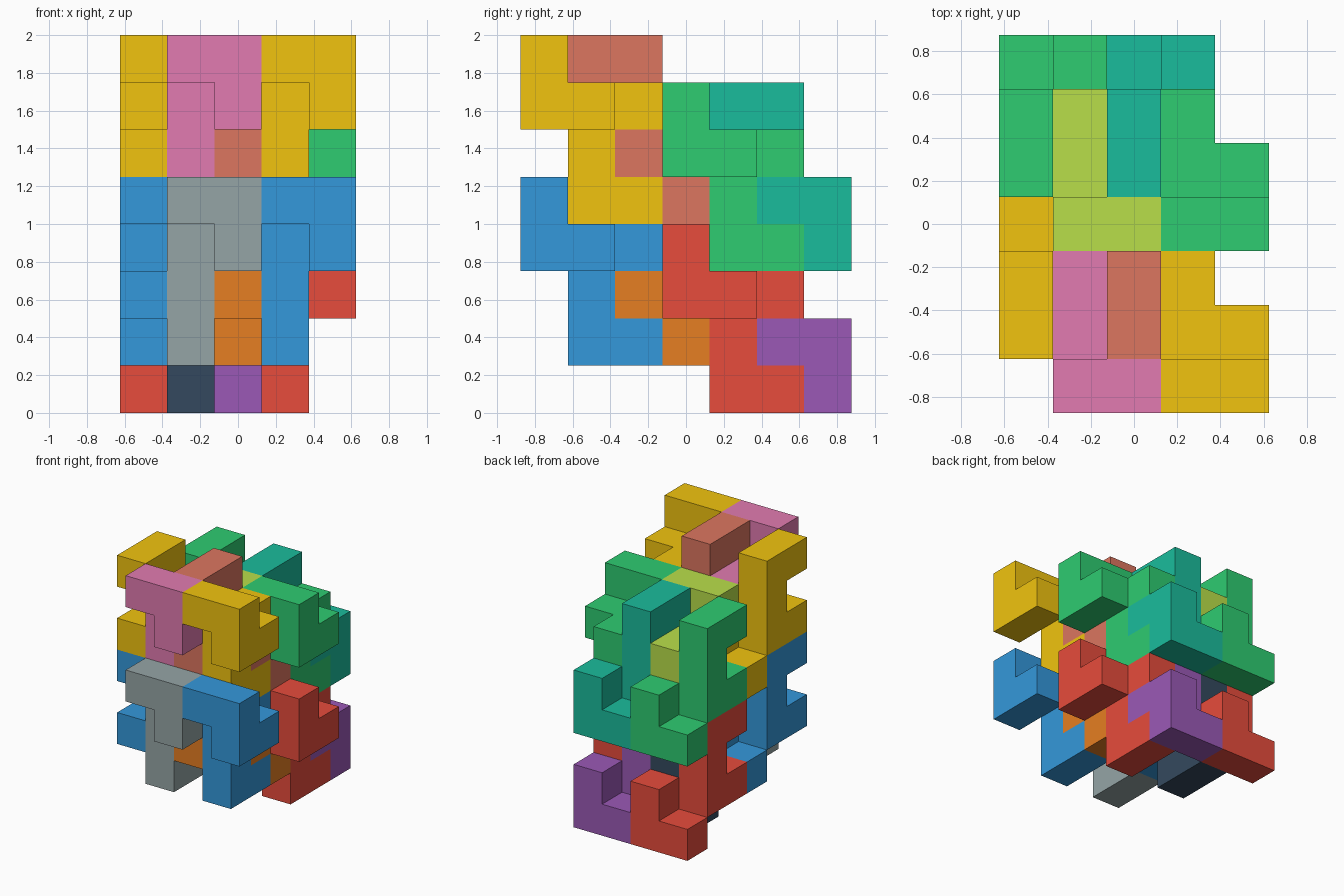
import bpy, bmesh
from mathutils import Vector

if "Cube" in bpy.data.objects:
    bpy.data.objects.remove(bpy.data.objects["Cube"])

U = 0.25  # size of one cube cell

# The interlocking nine-cell piece: a C shape plus a four-cell hook
PIECE = [(0, 2, 2), (0, 1, 2), (0, 1, 1), (0, 1, 0), (0, 2, 0),
         (1, 1, 2), (1, 0, 2), (1, 0, 3), (0, 0, 3)]

COLOURS = {
    "yellow": "F1C40F", "pink": "E27BB1", "terracotta": "DC7660",
    "green": "2ECC71", "lime": "B9DF4A", "teal": "1ABC9C",
    "blue": "3498DB", "grey": "95A5A6", "orange": "E67E22",
    "red": "E74C3C", "dark": "34495E", "purple": "9B59B6"}


def material(name):
    mat = bpy.data.materials.get(name)
    if mat is None:
        mat = bpy.data.materials.new(name)
        h = COLOURS[name]
        srgb = [int(h[n:n + 2], 16) / 255 for n in (0, 2, 4)]
        mat.diffuse_color = [((c + 0.055) / 1.055) ** 2.4 for c in srgb] + [1]
        mat.use_nodes = True
        mat.node_tree.nodes["Principled BSDF"].inputs["Base Color"].default_value = mat.diffuse_color
    return mat


def build_piece(name, cells, colour):
    """Outer skin of a group of cells, with flat areas merged."""
    bm = bmesh.new()
    filled = set(cells)
    for cell in cells:
        centre = (Vector(cell) - Vector((2, 3, -0.5))) * U
        for axis in range(3):
            for sign in (-1, 1):
                step = [0, 0, 0]
                step[axis] = sign
                if tuple(a + b for a, b in zip(cell, step)) in filled:
                    continue
                s = Vector((0, 0, 0))
                t = Vector((0, 0, 0))
                s[(axis + 1) % 3] = U / 2
                t[(axis + 2) % 3] = U / 2 * sign
                mid = centre + Vector(step) * U / 2
                bm.faces.new([bm.verts.new(mid + d) for d in
                              (-s - t, s - t, s + t, -s + t)])
    bmesh.ops.remove_doubles(bm, verts=bm.verts, dist=0.001)
    bmesh.ops.dissolve_limit(bm, angle_limit=0.01, verts=bm.verts, edges=bm.edges)
    mesh = bpy.data.meshes.new(name)
    bm.to_mesh(mesh)
    bm.free()
    mesh.materials.append(material(colour))
    obj = bpy.data.objects.new(name, mesh)
    bpy.context.collection.objects.link(obj)


# Per block: upright right, upright left, turned left, turned right colours
BLOCKS = [
    ("upper_front", (0, 0, 0), ("yellow", "pink", "yellow", "terracotta")),
    ("upper_back", (0, 3, -1), ("green", "lime", "green", "teal")),
    ("lower_front", (0, 0, -3), ("blue", "grey", "blue", "orange")),
    ("lower_back", (0, 3, -4), ("red", "dark", "red", "purple"))]

for block, (dx, dy, dz), cols in BLOCKS:
    for n, (label, x0, turned) in enumerate((
            ("upright_right", 3, False), ("upright_left", 1, False),
            ("turned_left", 0, True), ("turned_right", 2, True))):
        cells = []
        for i, j, k in PIECE:
            # turned pieces are rotated half a turn about x
            j, k = (3 - j, 7 - k) if turned else (j, 4 + k)
            cells.append((x0 + i + dx, j + dy, k + dz))
        build_piece(f"{block}_{label}_piece", cells, cols[n])
